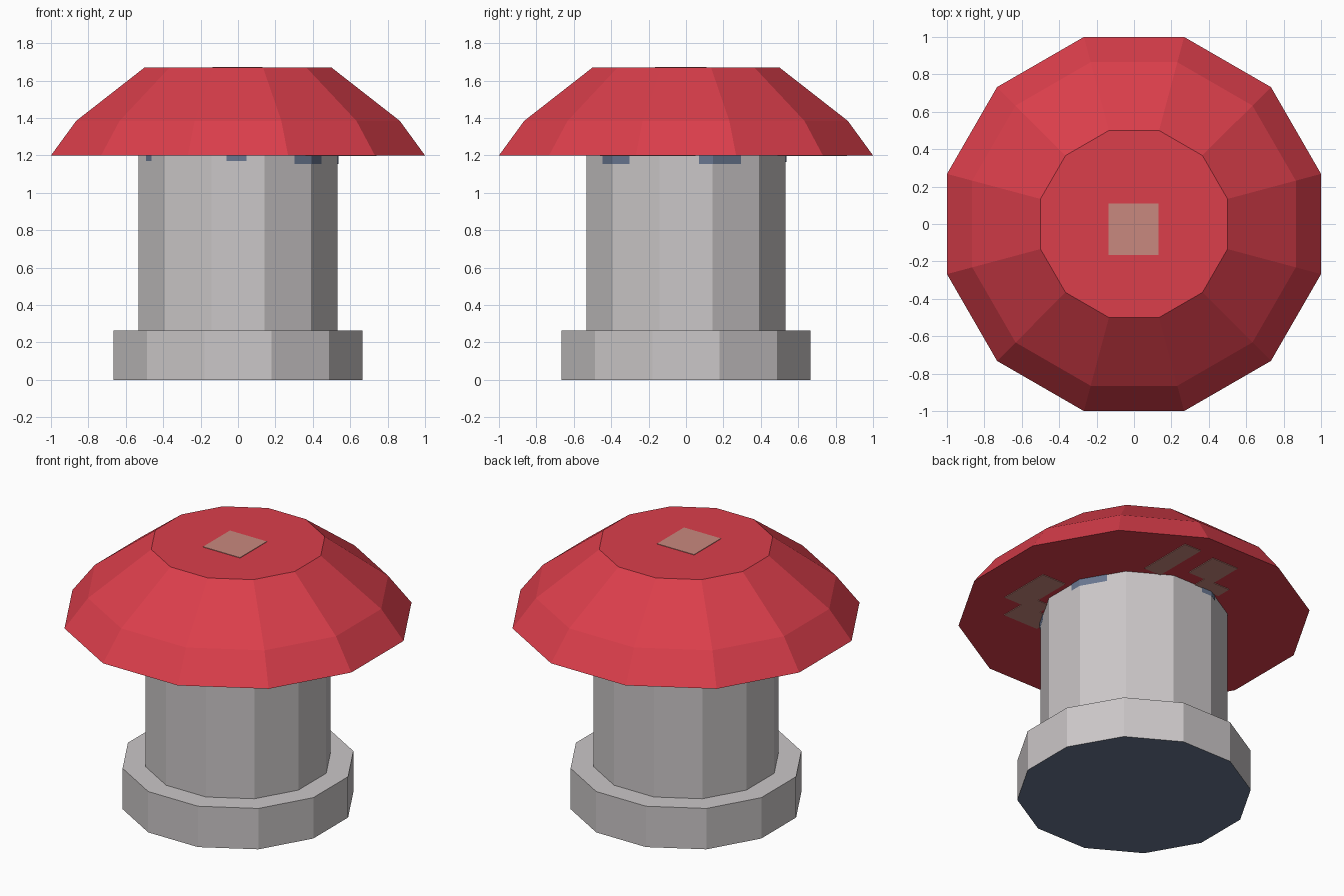
import bpy, bmesh, math

if "Cube" in bpy.data.objects:
    bpy.data.objects.remove(bpy.data.objects["Cube"])

SIDES = 12


def material(name, hex_colour):
    def lin(i):
        c = int(hex_colour[i:i + 2], 16) / 255
        return c / 12.92 if c <= 0.04045 else ((c + 0.055) / 1.055) ** 2.4
    m = bpy.data.materials.new(name)
    m.diffuse_color = (lin(0), lin(2), lin(4), 1)
    m.use_nodes = True
    m.node_tree.nodes["Principled BSDF"].inputs["Base Color"].default_value = m.diffuse_color
    return m


RED = material("cap_red", "db3e4b")
GREY = material("stem_grey", "cbc7c8")
SLATE = material("slate_blue", "687690")
TAN = material("dusty_pink", "c9897e")


def finish(name, bm, mats):
    me = bpy.data.meshes.new(name)
    bm.to_mesh(me)
    bm.free()
    for m in mats:
        me.materials.append(m)
    ob = bpy.data.objects.new(name, me)
    bpy.context.collection.objects.link(ob)
    return ob


def rim_point(deg, apothem, z):
    """Point on the twelve-sided outline at an angle (flat sides face the axes)."""
    step = 360 / SIDES
    off = (deg + step / 2) % step - step / 2
    r = apothem / math.cos(math.radians(off))
    a = math.radians(deg)
    return (r * math.cos(a), r * math.sin(a), z)


def lathe(name, profile, mats):
    """Closed twelve-sided solid from (apothem, height) pairs, bottom to top."""
    bm = bmesh.new()
    rings = [[bm.verts.new(rim_point(15 + 30 * k, r, z)) for k in range(SIDES)]
             for r, z in profile]
    for lo, hi in zip(rings, rings[1:]):
        for k in range(SIDES):
            j = (k + 1) % SIDES
            bm.faces.new((lo[k], lo[j], hi[j], hi[k]))
    bottom = bm.faces.new(rings[0][::-1])
    bm.faces.new(rings[-1])
    bottom.material_index = len(mats) - 1
    return finish(name, bm, mats)


def plates(name, rects, z0, z1, mat):
    """Thin rectangular plates (x0, x1, y0, y1)."""
    bm = bmesh.new()
    for x0, x1, y0, y1 in rects:
        cube = bmesh.ops.create_cube(bm, size=1)
        for v in cube["verts"]:
            v.co = (x0 if v.co.x < 0 else x1,
                    y0 if v.co.y < 0 else y1,
                    z0 if v.co.z < 0 else z1)
    return finish(name, bm, [mat])


# Main parts
lathe("base", [(0.665, 0), (0.665, 0.265)], [GREY, SLATE])
lathe("stem", [(0.533, 0.265), (0.533, 1.2)], [GREY])
lathe("cap", [(1.0, 1.2), (0.865, 1.385), (0.5, 1.67)], [RED])

# Patches on the cap's top and underside
plates("top_patch", [(-0.135, 0.13, -0.165, 0.11)], 1.668, 1.673, TAN)
plates("underside_patches",
       [(0.57, 0.74, -0.30, 0.05), (0.36, 0.61, -0.46, -0.30),
        (0.47, 0.57, -0.30, -0.20),
        (0.21, 0.33, 0.49, 0.86),
        (-0.09, 0.10, 0.62, 0.84), (-0.21, -0.02, 0.52, 0.62)],
       1.196, 1.201, TAN)

# Slate marks around the top of the stem, wrapped over its corners
bm = bmesh.new()
for a0, a1, z in [(-56, -34, 1.155), (7.5, 33, 1.155), (-96.4, -85.2, 1.17),
                  (204.3, 210.7, 1.17), (97.5, 111, 1.165)]:
    corners = [c for c in range(-105, 300, 30) if a0 < c < a1]
    angles = [a0] + corners + [a1]
    lo = [bm.verts.new(rim_point(a, 0.537, z)) for a in angles]
    hi = [bm.verts.new(rim_point(a, 0.537, 1.2)) for a in angles]
    for i in range(len(angles) - 1):
        bm.faces.new((lo[i], lo[i + 1], hi[i + 1], hi[i]))
finish("stem_marks", bm, [SLATE])
